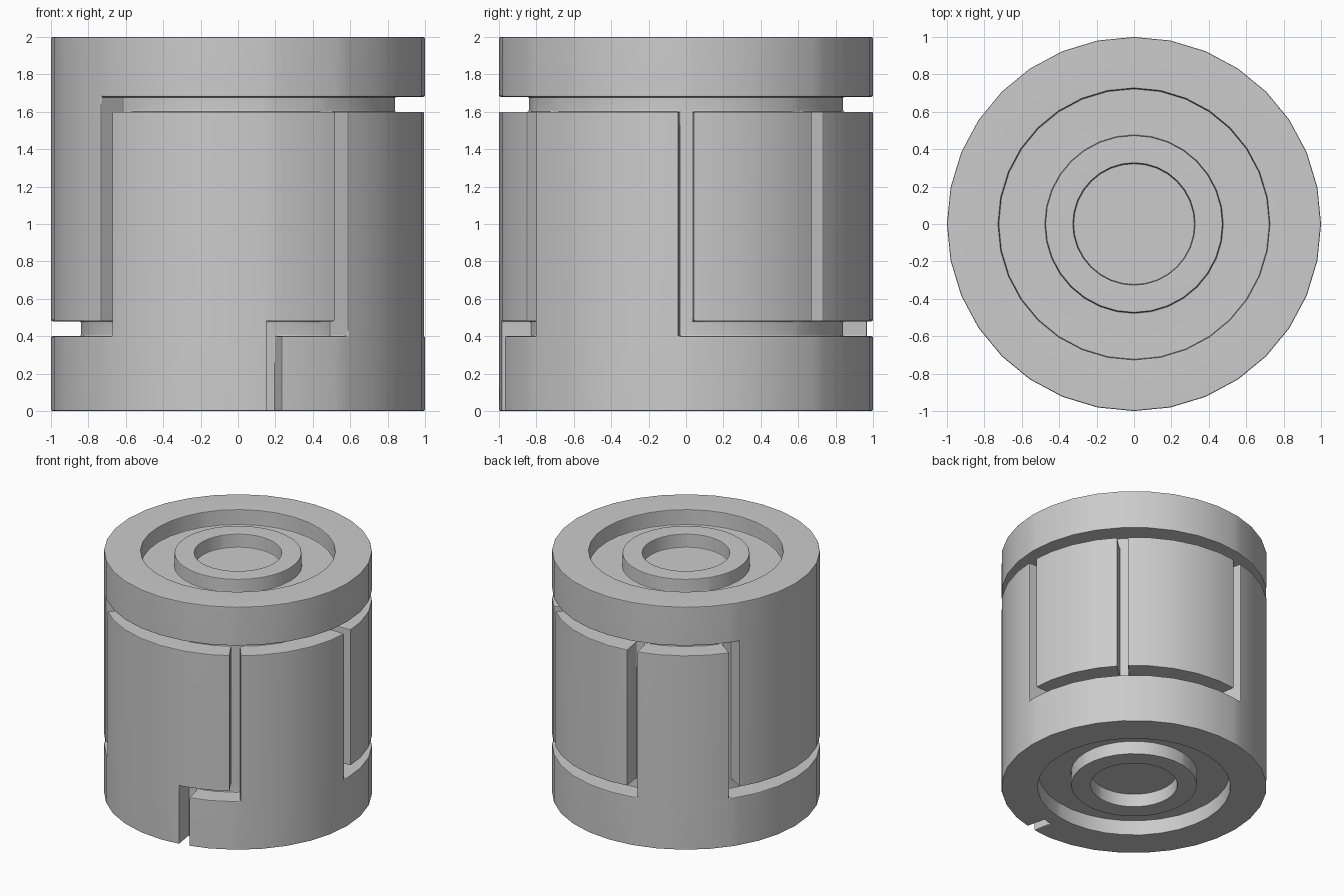
import bpy
import bmesh
from math import sin, cos, pi, radians

cube = bpy.data.objects.get("Cube")
if cube:
    bpy.data.objects.remove(cube, do_unlink=True)

grey = bpy.data.materials.new("plain_grey")
grey.use_nodes = True
colour = (0.6, 0.6, 0.6, 1)
grey.diffuse_color = colour
grey.node_tree.nodes["Principled BSDF"].inputs["Base Color"].default_value = colour

SIDES = 32
STEP = 360 / SIDES
HALF = 2.35            # half the angular width of an upright groove
OUTER, FLOOR = 1.0, 0.84
LEVELS = [0, 0.4, 0.48, 1.6, 1.68, 2]

# Grooves: start angle, end angle, bottom, top (angles run from the front to +x)
uprights = [-45, 33.75, 90, 135, 191.25, 236.25]
grooves = [(a - HALF, a + HALF, 0.4, 1.68) for a in uprights]
grooves += [
    (-45 - HALF, 236.25 + HALF, 1.6, 1.68),
    (11.25 - HALF, 11.25 + HALF, 0, 0.48),
    (11.25 - HALF, 33.75 + HALF, 0.4, 0.48),
    (90 - HALF, 191.25 + HALF, 0.4, 0.48),
    (236.25 - HALF, 315 + HALF, 0.4, 0.48),
]

# Angular divisions: polygon corners plus the groove walls
angles = {i * STEP for i in range(SIDES)}
for a in uprights + [11.25]:
    angles |= {(a - HALF) % 360, (a + HALF) % 360}
angles = sorted(angles)
N = len(angles)

bm = bmesh.new()
cache = {}


def vert(i, r, z):
    """Point on the many-sided drum at angular division i."""
    key = (i % N, r, z)
    if key not in cache:
        a = angles[i % N]
        off = radians((a % STEP) - STEP / 2)
        rr = r * cos(pi / SIDES) / cos(off)
        t = radians(a)
        cache[key] = bm.verts.new((rr * sin(t), -rr * cos(t), z))
    return cache[key]


def solid(i, k):
    """True where the outer shell is not cut by a groove."""
    i %= N
    end = angles[i + 1] if i + 1 < N else 360
    a = (angles[i] + end) / 2
    z = (LEVELS[k] + LEVELS[k + 1]) / 2
    return not any(a0 < b < a1 and z0 < z < z1
                   for a0, a1, z0, z1 in grooves for b in (a - 360, a, a + 360))


# Outer shell with grooves
for i in range(N):
    for k in range(len(LEVELS) - 1):
        z0, z1 = LEVELS[k], LEVELS[k + 1]
        r = OUTER if solid(i, k) else FLOOR
        bm.faces.new([vert(i, r, z0), vert(i + 1, r, z0),
                      vert(i + 1, r, z1), vert(i, r, z1)])
        if solid(i, k) != solid(i - 1, k):
            bm.faces.new([vert(i, FLOOR, z0), vert(i, OUTER, z0),
                          vert(i, OUTER, z1), vert(i, FLOOR, z1)])
        if k and solid(i, k) != solid(i, k - 1):
            bm.faces.new([vert(i, FLOOR, z0), vert(i + 1, FLOOR, z0),
                          vert(i + 1, OUTER, z0), vert(i, OUTER, z0)])

# End caps: rim, ring-shaped recess, raised ring, centre hole (radius, depth)
CAP = [(OUTER, 0), (FLOOR, 0), (0.725, 0), (0.725, 0.125), (0.475, 0.125),
       (0.475, 0.015), (0.325, 0.015), (0.325, 0.125)]
for base, sign, layer in ((0, 1, 0), (2, -1, len(LEVELS) - 2)):
    for i in range(N):
        for j in range(len(CAP) - 1):
            if j == 0 and not solid(i, layer):
                continue
            (r0, d0), (r1, d1) = CAP[j], CAP[j + 1]
            za, zb = base + sign * d0, base + sign * d1
            bm.faces.new([vert(i, r0, za), vert(i + 1, r0, za),
                          vert(i + 1, r1, zb), vert(i, r1, zb)])
    r, d = CAP[-1]
    bm.faces.new([vert(i, r, base + sign * d) for i in range(N)])

bmesh.ops.recalc_face_normals(bm, faces=bm.faces[:])

# Softened edges
sharp = [e for e in bm.edges if e.is_manifold and e.calc_face_angle() > radians(40)]
bmesh.ops.bevel(bm, geom=sharp, offset=0.008, offset_type='OFFSET', segments=2,
                profile=0.5, affect='EDGES', clamp_overlap=True)

mesh = bpy.data.meshes.new("grooved_drum")
bm.to_mesh(mesh)
bm.free()
mesh.materials.append(grey)
drum = bpy.data.objects.new("grooved_drum", mesh)
bpy.context.collection.objects.link(drum)

bpy.ops.object.select_all(action='DESELECT')
drum.select_set(True)
bpy.context.view_layer.objects.active = drum
bpy.ops.object.shade_smooth_by_angle(angle=radians(40))
weighted = drum.modifiers.new("even_shading", 'WEIGHTED_NORMAL')
weighted.keep_sharp = True
